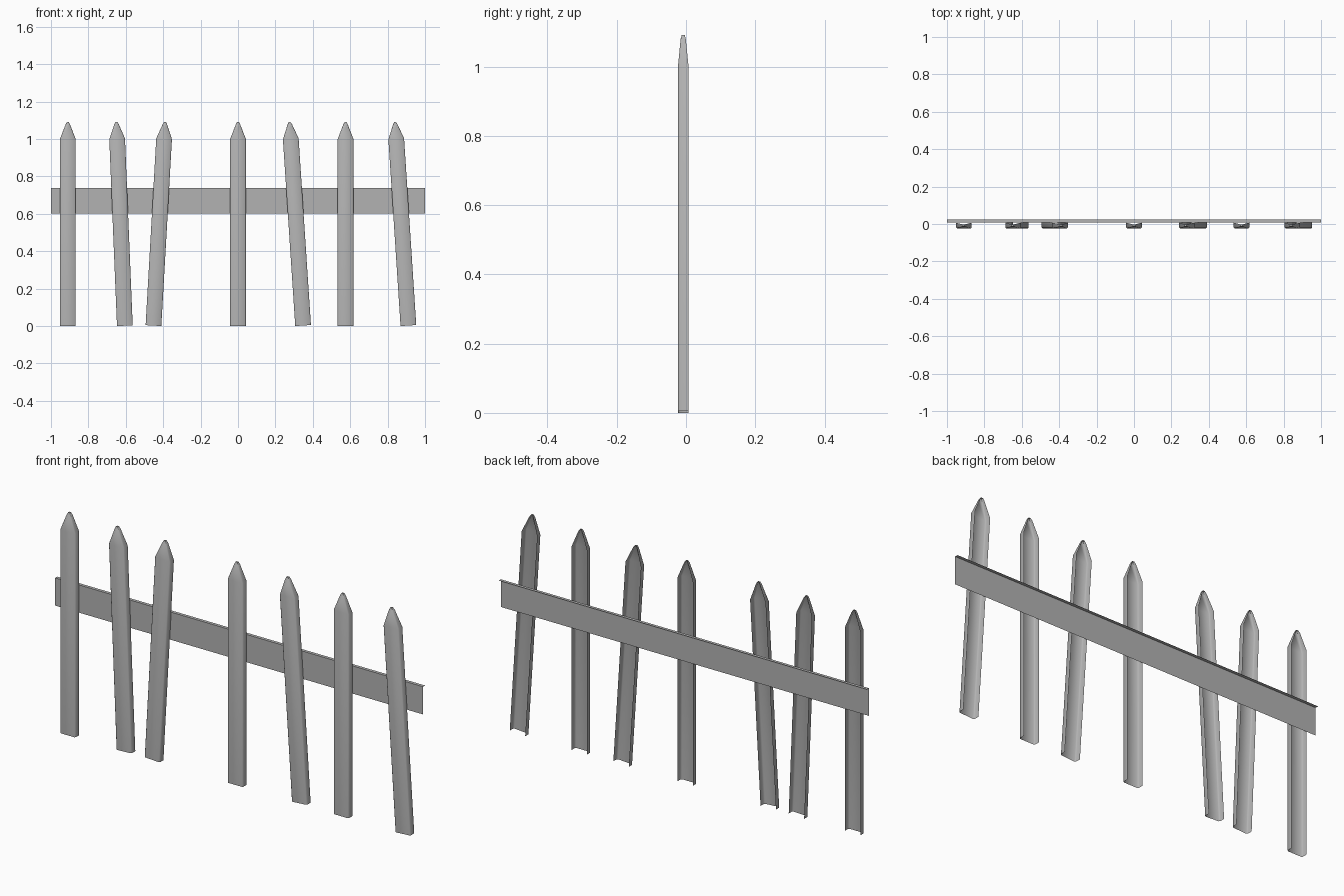
import bpy, math

if "Cube" in bpy.data.objects:
    bpy.data.objects.remove(bpy.data.objects["Cube"])

# dark grey paint for the whole fence
grey = bpy.data.materials.new("dark_grey")
grey.diffuse_color = (0.45, 0.45, 0.45, 1)
grey.use_nodes = True
grey.node_tree.nodes["Principled BSDF"].inputs["Base Color"].default_value = grey.diffuse_color

def mesh_object(name, verts, faces):
    me = bpy.data.meshes.new(name)
    me.from_pydata(verts, [], faces)
    me.update()
    me.materials.append(grey)
    ob = bpy.data.objects.new(name, me)
    bpy.context.collection.objects.link(ob)
    return ob

def picket(name, x_bottom, x_top):
    # channel section, open at the back, with chamfered front corners
    section = [(-0.042, 0.007), (-0.042, -0.018), (-0.037, -0.023),
               (0.037, -0.023), (0.042, -0.018), (0.042, 0.007)]
    # height, width scale, depth scale
    rings = [(0, 1, 1), (1.0, 1, 1), (1.078, 0.28, 0.5), (1.09, 0.12, 0.3)]
    n, yc = len(section), -0.008
    verts = [(x * sx, yc + (y - yc) * sy, z)
             for z, sx, sy in rings for x, y in section]
    faces = [(r * n + i, r * n + i + 1, (r + 1) * n + i + 1, (r + 1) * n + i)
             for r in range(len(rings) - 1) for i in range(n - 1)]
    faces.append(tuple((len(rings) - 1) * n + i for i in range(n)))  # tip cap
    ob = mesh_object(name, verts, faces)
    # lean the picket about its foot
    lean = math.atan2(x_top - x_bottom, 1.09)
    ob.rotation_euler = (0, lean, 0)
    ob.location = (x_bottom, 0, 0.042 * abs(math.sin(lean)))
    bpy.ops.object.select_all(action='DESELECT')
    ob.select_set(True)
    bpy.context.view_layer.objects.active = ob
    bpy.ops.object.shade_smooth_by_angle(angle=math.radians(50))

# pickets: foot x, tip x
for k, (xb, xt) in enumerate([(-0.91, -0.91), (-0.605, -0.65), (-0.452, -0.39),
                              (0, 0), (0.348, 0.276), (0.575, 0.575),
                              (0.911, 0.84)]):
    picket(f"picket_{k + 1}", xb, xt)

# rail: flat board with a lip folded back along the top
profile = [(0.009, 0.601), (0.009, 0.737), (0.025, 0.737)]
verts = [(x, y, z) for x in (-1, 1) for y, z in profile]
mesh_object("rail", verts, [(0, 3, 4, 1), (1, 4, 5, 2)])
